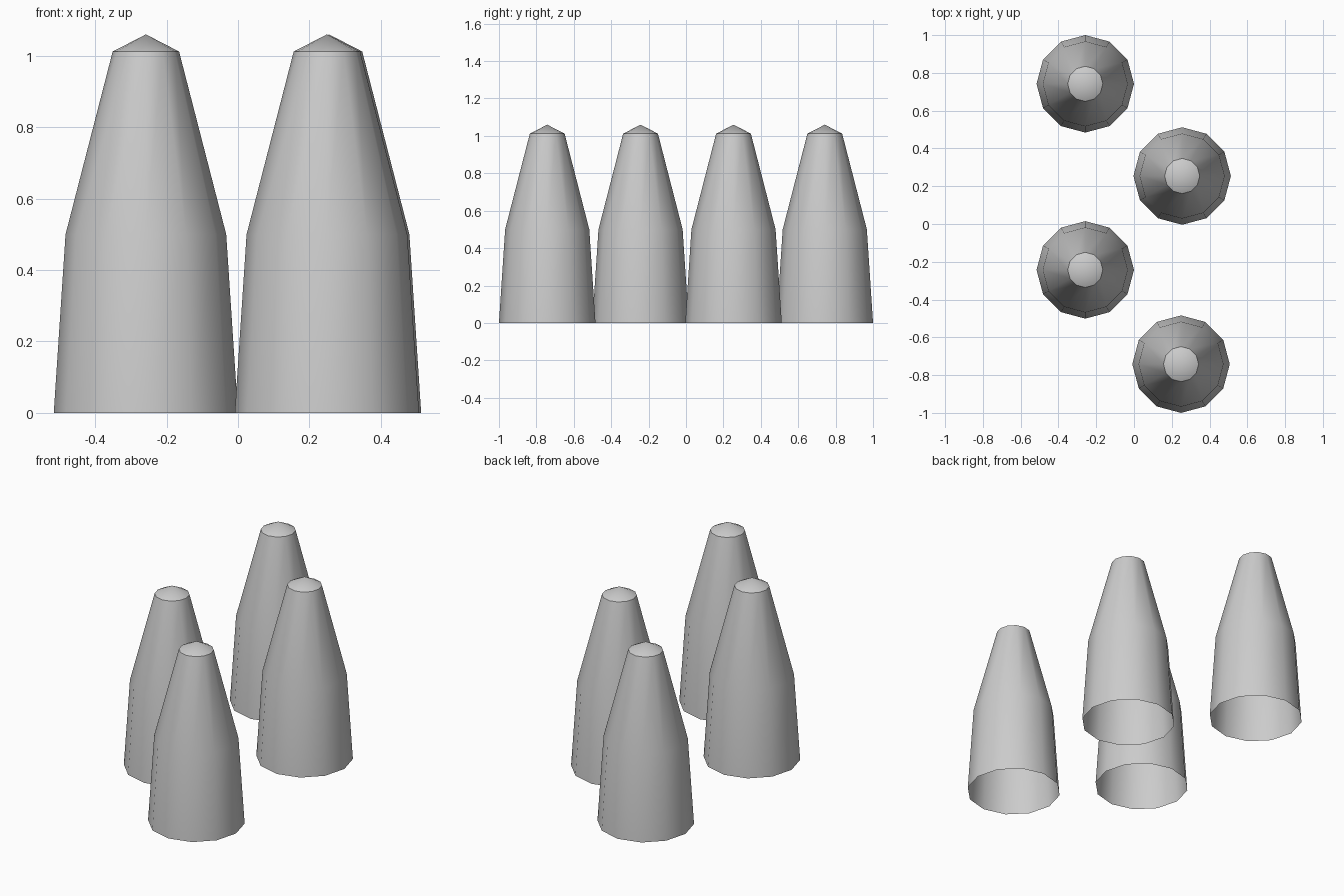
import bpy
import bmesh
from math import cos, sin, pi, radians

cube = bpy.data.objects.get("Cube")
if cube:
    bpy.data.objects.remove(cube, do_unlink=True)

SIDES = 12
RINGS = [(0.258, 0.0), (0.225, 0.5), (0.093, 1.012)]  # radius, height
TIP = 1.06

grey = bpy.data.materials.new("light_grey")
grey.use_nodes = True
colour = (0.6, 0.6, 0.6, 1.0)
grey.diffuse_color = colour
grey.node_tree.nodes["Principled BSDF"].inputs["Base Color"].default_value = colour


def make_spike(name, x, y):
    """Tapered hollow shell, open underneath, closed by a shallow pointed cap."""
    bm = bmesh.new()
    rings = [[bm.verts.new((r * cos(2 * pi * i / SIDES), r * sin(2 * pi * i / SIDES), z))
              for i in range(SIDES)] for r, z in RINGS]
    tip = bm.verts.new((0, 0, TIP))
    for i in range(SIDES):
        j = (i + 1) % SIDES
        # Shell walls
        for low, high in zip(rings, rings[1:]):
            bm.faces.new((low[i], low[j], high[j], high[i]))
        # Cap
        bm.faces.new((rings[-1][i], rings[-1][j], tip))
    mesh = bpy.data.meshes.new(name)
    bm.to_mesh(mesh)
    bm.free()
    mesh.materials.append(grey)
    obj = bpy.data.objects.new(name, mesh)
    obj.location = (x, y, 0)
    bpy.context.collection.objects.link(obj)
    return obj


# Four spikes in a staggered row
spots = {
    "spike_back_right": (-0.258, 0.742),
    "spike_back_left": (0.255, 0.254),
    "spike_front_right": (-0.258, -0.243),
    "spike_front_left": (0.249, -0.742),
}
bpy.ops.object.select_all(action="DESELECT")
for name, (x, y) in spots.items():
    spike = make_spike(name, x, y)
    spike.select_set(True)
    bpy.context.view_layer.objects.active = spike

# Smooth walls with a crisp edge at the cap
bpy.ops.object.shade_smooth_by_angle(angle=radians(40))
